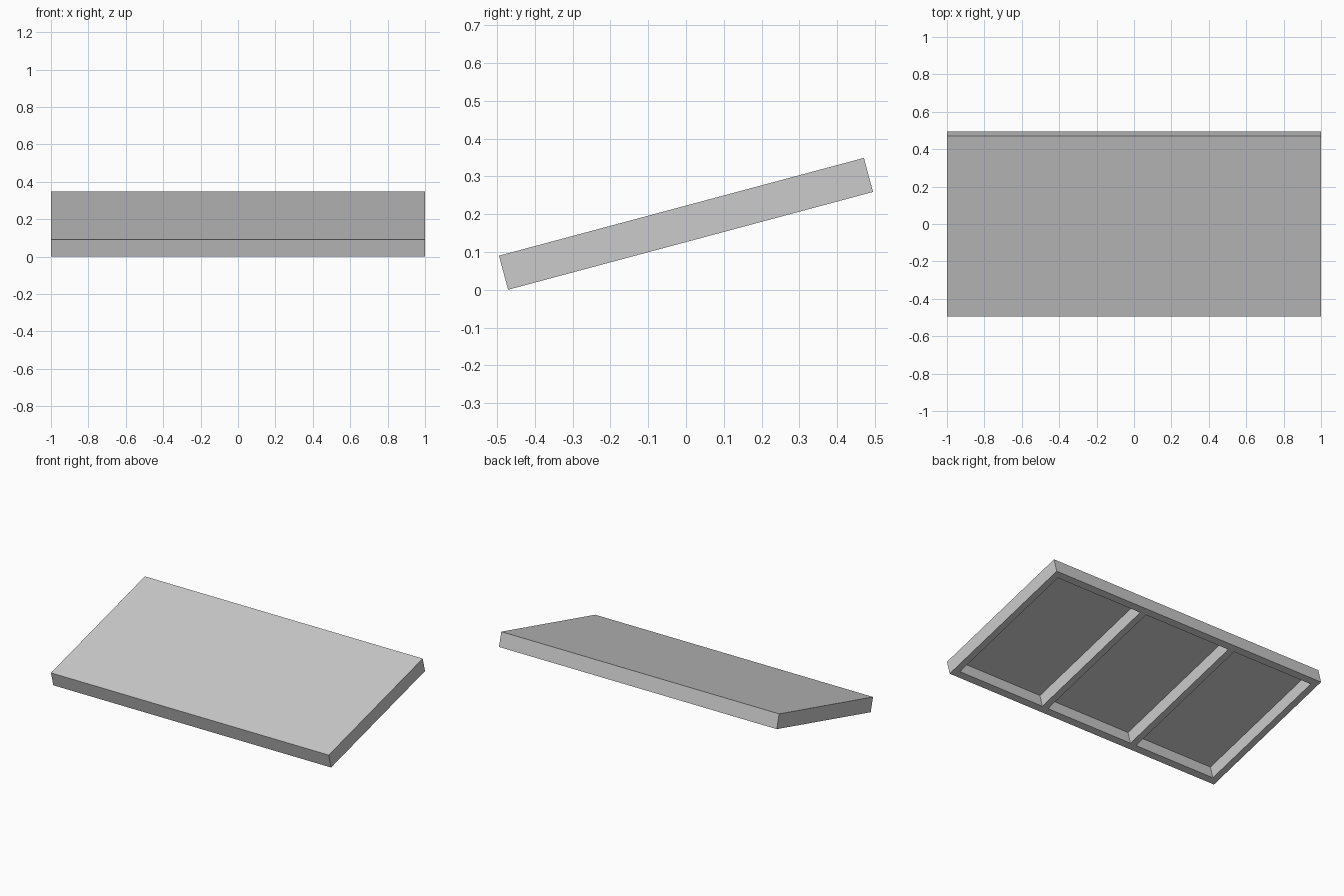
import bpy
import bmesh
from math import radians
from mathutils import Matrix, Vector

cube = bpy.data.objects.get("Cube")
if cube:
    bpy.data.objects.remove(cube, do_unlink=True)

# Dimensions
LENGTH, WIDTH, THICK = 2.0, 1.0, 0.0933
RIM, DEPTH, TILT = 0.043, 0.084, radians(15)

grey = bpy.data.materials.new("plain grey")
grey.use_nodes = True
color = (0.6, 0.6, 0.6, 1)
grey.diffuse_color = color
grey.node_tree.nodes["Principled BSDF"].inputs["Base Color"].default_value = color

# Underside grid: outer rim, two ribs on the thirds, open bays between
third = LENGTH / 3
half = LENGTH / 2
xs = [-half, -half + RIM]
for i in (1, 2):
    xs += [half - (3 - i) * third - RIM, half - (3 - i) * third]
xs += [half - RIM, half]
ys = [-WIDTH / 2, -WIDTH / 2 + RIM, WIDTH / 2 - RIM, WIDTH / 2]

bm = bmesh.new()
grid = [[bm.verts.new((x, y, THICK)) for y in ys] for x in xs]
bays = []
for i in range(len(xs) - 1):
    for j in range(len(ys) - 1):
        face = bm.faces.new((grid[i][j], grid[i + 1][j],
                             grid[i + 1][j + 1], grid[i][j + 1]))
        if i % 2 == 1 and j == 1:
            bays.append((i, j))

# Extrude the sheet into a solid slab
result = bmesh.ops.extrude_face_region(bm, geom=bm.faces[:])
lower = [g for g in result["geom"] if isinstance(g, bmesh.types.BMVert)]
bmesh.ops.translate(bm, verts=lower, vec=(0, 0, -THICK))
bmesh.ops.recalc_face_normals(bm, faces=bm.faces[:])

# Sink the three bays into the underside
for i, j in bays:
    cx, cy = (xs[i] + xs[i + 1]) / 2, (ys[j] + ys[j + 1]) / 2
    bay = min(bm.faces, key=lambda f:
              (f.calc_center_median() - Vector((cx, cy, 0))).length)
    pocket = bmesh.ops.extrude_discrete_faces(bm, faces=[bay])["faces"][0]
    bmesh.ops.translate(bm, verts=pocket.verts[:], vec=(0, 0, DEPTH))

bmesh.ops.remove_doubles(bm, verts=bm.verts[:], dist=0.0001)
bmesh.ops.recalc_face_normals(bm, faces=bm.faces[:])
bmesh.ops.dissolve_limit(bm, angle_limit=radians(1),
                         verts=bm.verts[:], edges=bm.edges[:])

# Tilt the ramp up towards the back, then centre it on the ground
bmesh.ops.rotate(bm, verts=bm.verts[:], cent=(0, 0, 0),
                 matrix=Matrix.Rotation(TILT, 3, "X"))
low = min(v.co.z for v in bm.verts)
mid = (min(v.co.y for v in bm.verts) + max(v.co.y for v in bm.verts)) / 2
bmesh.ops.translate(bm, verts=bm.verts[:], vec=(0, -mid, -low))

mesh = bpy.data.meshes.new("ramp_panel")
bm.to_mesh(mesh)
bm.free()
mesh.materials.append(grey)
ramp = bpy.data.objects.new("ramp_panel", mesh)
bpy.context.collection.objects.link(ramp)
